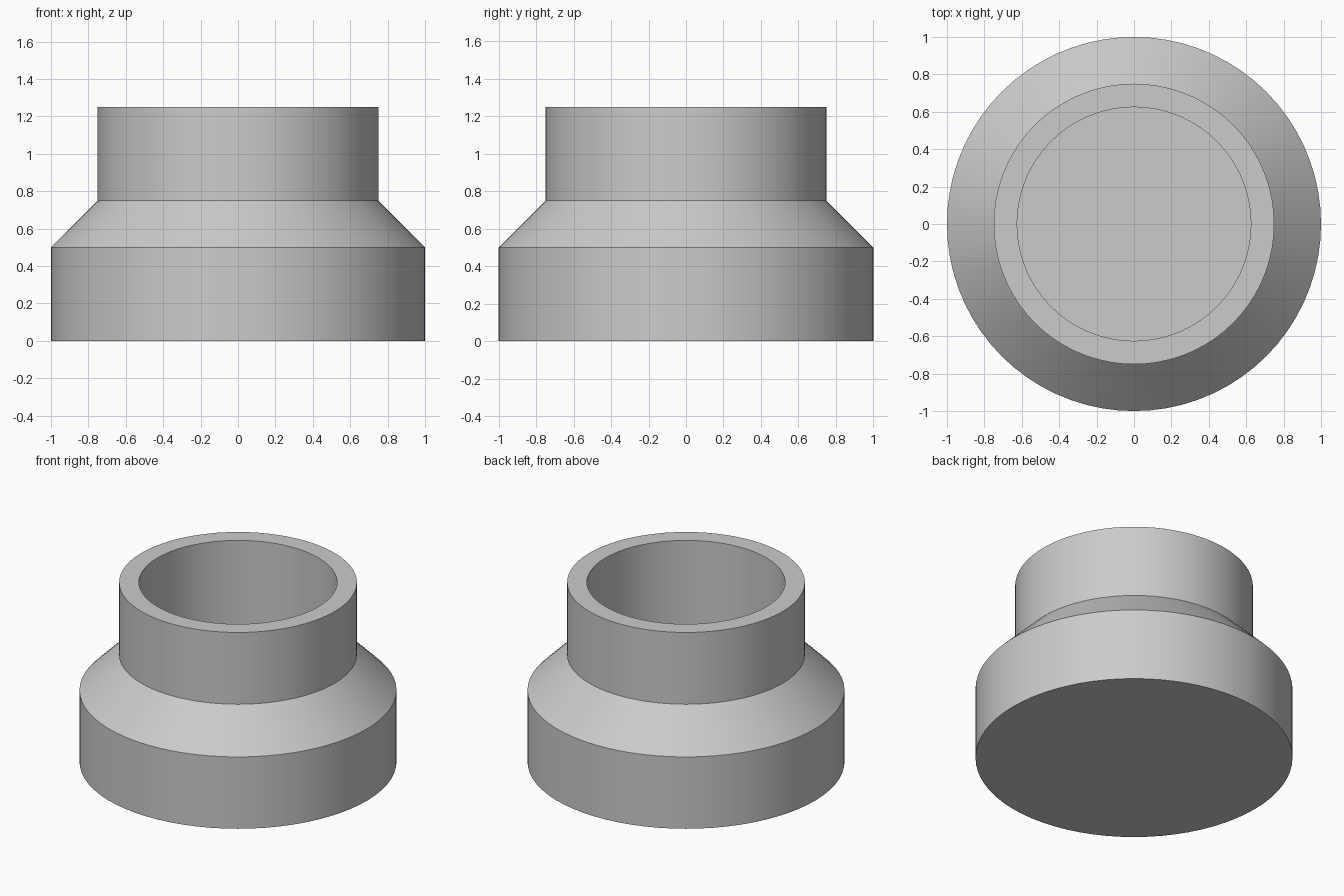
import bpy, bmesh, math

SEGMENTS = 72

cube = bpy.data.objects.get("Cube")
if cube:
    bpy.data.objects.remove(cube, do_unlink=True)

# Plain grey material
grey = bpy.data.materials.new("plain_grey")
grey.use_nodes = True
colour = (0.6, 0.6, 0.6, 1)
grey.diffuse_color = colour
grey.node_tree.nodes["Principled BSDF"].inputs["Base Color"].default_value = colour


def lathe(name, profile, material):
    """Turn a (radius, height) profile around z, with flat caps at both ends."""
    bm = bmesh.new()
    rings = []
    for radius, height in profile:
        ring = []
        for i in range(SEGMENTS):
            a = math.tau * i / SEGMENTS
            ring.append(bm.verts.new((radius * math.cos(a), radius * math.sin(a), height)))
        rings.append(ring)
    for low, high in zip(rings, rings[1:]):
        for i in range(SEGMENTS):
            j = (i + 1) % SEGMENTS
            bm.faces.new((low[i], low[j], high[j], high[i]))
    bm.faces.new(rings[0][::-1])
    bm.faces.new(rings[-1])
    bmesh.ops.recalc_face_normals(bm, faces=bm.faces)
    mesh = bpy.data.meshes.new(name)
    bm.to_mesh(mesh)
    bm.free()
    mesh.materials.append(material)
    obj = bpy.data.objects.new(name, mesh)
    bpy.context.collection.objects.link(obj)
    return obj


# Wide base, sloped shoulder, narrow collar, flat rim and blind bore
fitting = lathe("stepped_collar", [
    (1.0, 0.0), (1.0, 0.5),
    (0.75, 0.75), (0.75, 1.25),
    (0.625, 1.25), (0.625, 0.25),
], grey)

bpy.ops.object.select_all(action="DESELECT")
fitting.select_set(True)
bpy.context.view_layer.objects.active = fitting
bpy.ops.object.shade_smooth_by_angle(angle=math.radians(30))
